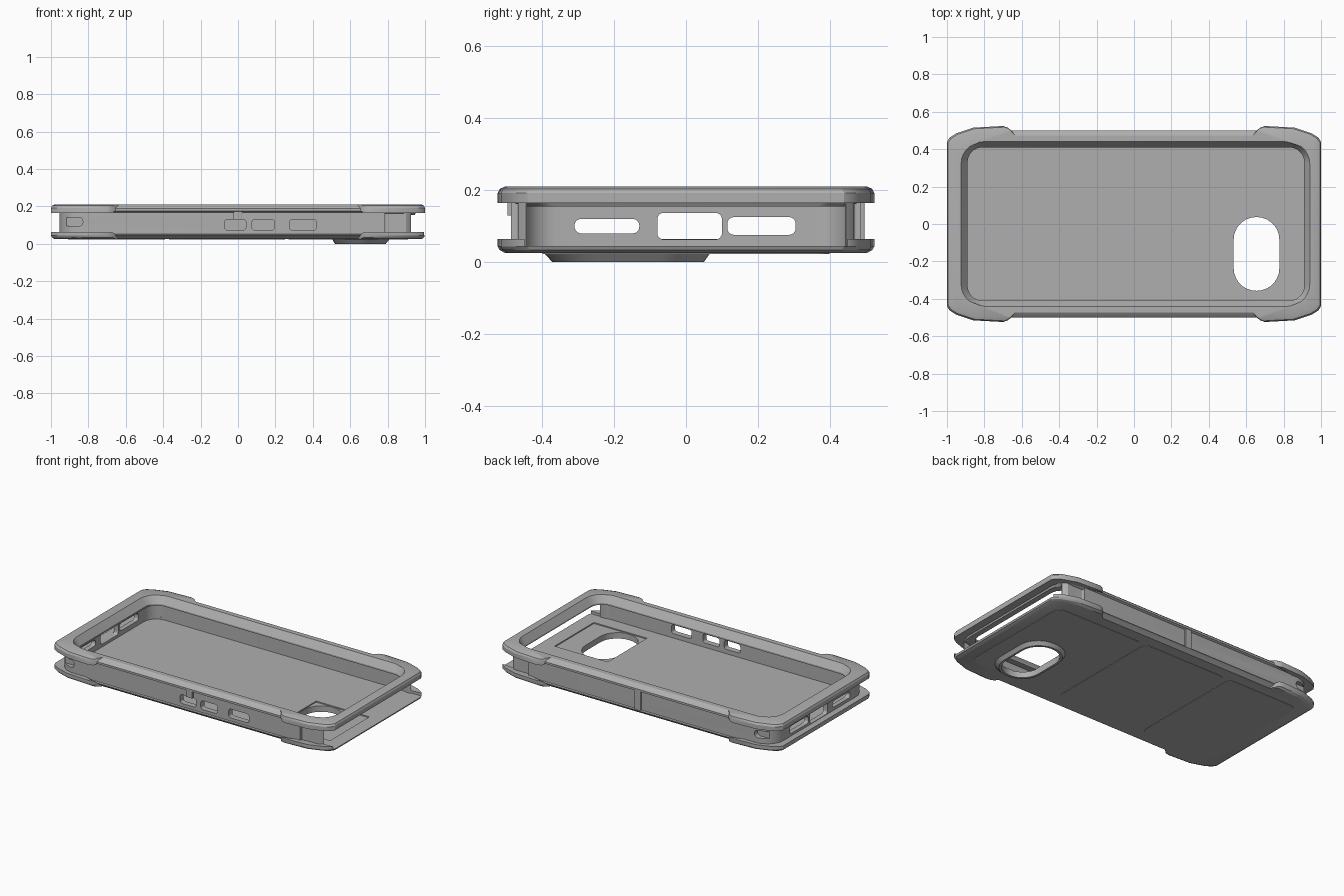
import bpy, bmesh, math

cube = bpy.data.objects.get("Cube")
if cube:
    bpy.data.objects.remove(cube, do_unlink=True)

grey = bpy.data.materials.new("plain_grey")
grey.use_nodes = True
colour = (0.43, 0.43, 0.43, 1)
grey.diffuse_color = colour
for node in grey.node_tree.nodes:
    if node.type == 'BSDF_PRINCIPLED':
        node.inputs["Base Color"].default_value = colour

# One flared bumper corner: x, y, and whether the point belongs to the slim middle
CORNER = [(1, .44, 0), (.985, .463, 0), (.95, .485, 0), (.86, .515, 0),
          (.70, .524, 0), (.675, .515, 0), (.655, .5, 1), (.62, .5, 1)]
SIGNS = [(1, 1), (-1, 1), (-1, -1), (1, -1)]


def bumper(inset, mid_y, z, mid_z):
    """Outline with flared corners and a slimmer middle."""
    ring = []
    for i, (sx, sy) in enumerate(SIGNS):
        for x, y, mid in (CORNER if i % 2 == 0 else CORNER[::-1]):
            yy = mid_y if mid else y - inset
            ring.append((sx * (x - inset), sy * yy, mid_z if mid else z))
    return ring


def rect(x0, x1, y0, y1, r, z):
    """Rounded rectangle with eight points per corner."""
    ring = []
    for i, (sx, sy) in enumerate(SIGNS):
        cx = x1 - r if sx > 0 else x0 + r
        cy = y1 - r if sy > 0 else y0 + r
        for k in range(8):
            a = math.pi / 2 * (i + k / 7)
            ring.append((cx + r * math.cos(a), cy + r * math.sin(a), z))
    return ring


def loft(name, rings, closed=False):
    bm = bmesh.new()
    loops = [[bm.verts.new(p) for p in ring] for ring in rings]
    n = len(loops[0])
    pairs = list(zip(loops, loops[1:]))
    if closed:
        pairs.append((loops[-1], loops[0]))
    else:
        bm.faces.new(loops[0])
        bm.faces.new(loops[-1])
    for a, b in pairs:
        for i in range(n):
            j = (i + 1) % n
            bm.faces.new((a[i], a[j], b[j], b[i]))
    bmesh.ops.recalc_face_normals(bm, faces=bm.faces)
    mesh = bpy.data.meshes.new(name)
    bm.to_mesh(mesh)
    bm.free()
    mesh.materials.append(grey)
    ob = bpy.data.objects.new(name, mesh)
    bpy.context.collection.objects.link(ob)
    return ob


def prism(name, u, v, w, r, axis='z'):
    """Rounded box: u and v span the section, w runs along the axis."""
    turn = {'x': lambda p: (p[2], p[0], p[1]),
            'y': lambda p: (p[0], p[2], p[1]),
            'z': lambda p: p}[axis]
    return loft(name, [[turn(p) for p in rect(*u, *v, r, d)] for d in w])


def cut(ob, *cutters):
    bpy.context.view_layer.objects.active = ob
    for c in cutters:
        mod = ob.modifiers.new("cut", 'BOOLEAN')
        mod.operation = 'DIFFERENCE'
        mod.solver = 'EXACT'
        mod.object = c
        bpy.ops.object.modifier_apply(modifier=mod.name)
        bpy.data.objects.remove(c, do_unlink=True)


# Top rim with a sloping inner lip
rim = loft("top_rim", [
    bumper(0, .5, .165, .175), bumper(0, .5, .192, .188),
    bumper(.006, .49, .204, .198), bumper(.02, .472, .21, .21),
    rect(-.925, .94, -.44, .44, .12, .21),
    rect(-.89, .91, -.41, .41, .08, .165),
    rect(-.89, .91, -.41, .41, .08, .155),
    rect(-.925, .945, -.45, .45, .09, .155),
    rect(-.95, .95, -.48, .48, .1, .165)], closed=True)

# Back plate with raised edge, open at one end
plate = loft("back_plate", [
    bumper(.02, .472, .025, .025), bumper(.005, .488, .034, .038),
    bumper(0, .5, .044, .046), bumper(0, .5, .064, .051),
    rect(-.925, .945, -.45, .45, .09, .058),
    rect(-.925, .945, -.45, .45, .09, .045)])
cut(plate, prism("end_cut", (.85, 1.1), (-.45, .45), (.045, .1), .005))

# Side wall, open at the same end
wall = loft("side_wall", [
    rect(-.955, .955, -.487, .487, .12, .04),
    rect(-.955, .955, -.487, .487, .12, .178),
    rect(-.925, .945, -.45, .45, .09, .178),
    rect(-.925, .945, -.45, .45, .09, .04)], closed=True)
cut(wall, prism("end_cut", (.85, 1.1), (-.443, .443), (0, .3), .005),
    prism("end_trim", (.925, 1.1), (-.6, .6), (0, .3), .005))
for side in (-1, 1):
    span = sorted((side * .468, side * .6))
    cut(wall, prism("post_step", (.785, 1.1), span, (0, .3), .005))
    # Blind strap slots near the closed end
    depth = sorted((side * .455, side * .6))
    cut(wall, prism("strap_slot", (-.93, -.83), (.095, .142), depth, .02, 'y'))

# Port openings in the closed end
for y, w, z0, z1 in [(-.22, .18, .08, .12), (.01, .18, .063, .137), (.21, .19, .076, .125)]:
    cut(wall, prism("port", (y - w / 2, y + w / 2), (z0, z1), (-1.1, -.8), .018, 'x'))

# Button openings in the front side
for x, w in [(-.015, .115), (.135, .12), (.347, .145)]:
    cut(wall, prism("button", (x - w / 2, x + w / 2), (.073, .13), (-.6, -.4), .016, 'y'))

# Vertical ribs at mid length
ribs = [prism("front_rib", (-.025, .022), (-.497, -.46), (.13, .178), .004),
        prism("back_rib", (-.025, .022), (.46, .497), (.045, .178), .004)]

# Tapered camera surround under the plate
bump = loft("camera_surround", [
    rect(.518, .79, -.372, .05, .13, 0),
    rect(.505, .808, -.392, .065, .14, .022),
    rect(.505, .808, -.392, .065, .14, .03)])

# Thin panels on the underside
panels = [prism("back_panel", (x0, x1), (-.4, .4), (.0225, .027), .05)
          for x0, x1 in [(-.91, -.39), (-.37, .25), (.27, .91)]]

# Camera opening and the shallow recess around it
cut(plate, prism("recess", (.53, .91), (-.36, .04), (.038, .1), .004))
for ob in (plate, bump, panels[2]):
    cut(ob, prism("camera_hole", (.533, .777), (-.357, .037), (-.1, .1), .12))

# Smooth curved faces, keep edges sharp
bpy.ops.object.select_all(action='DESELECT')
for ob in [rim, plate, wall, bump] + ribs + panels:
    ob.select_set(True)
bpy.context.view_layer.objects.active = rim
bpy.ops.object.shade_smooth_by_angle(angle=math.radians(25))
